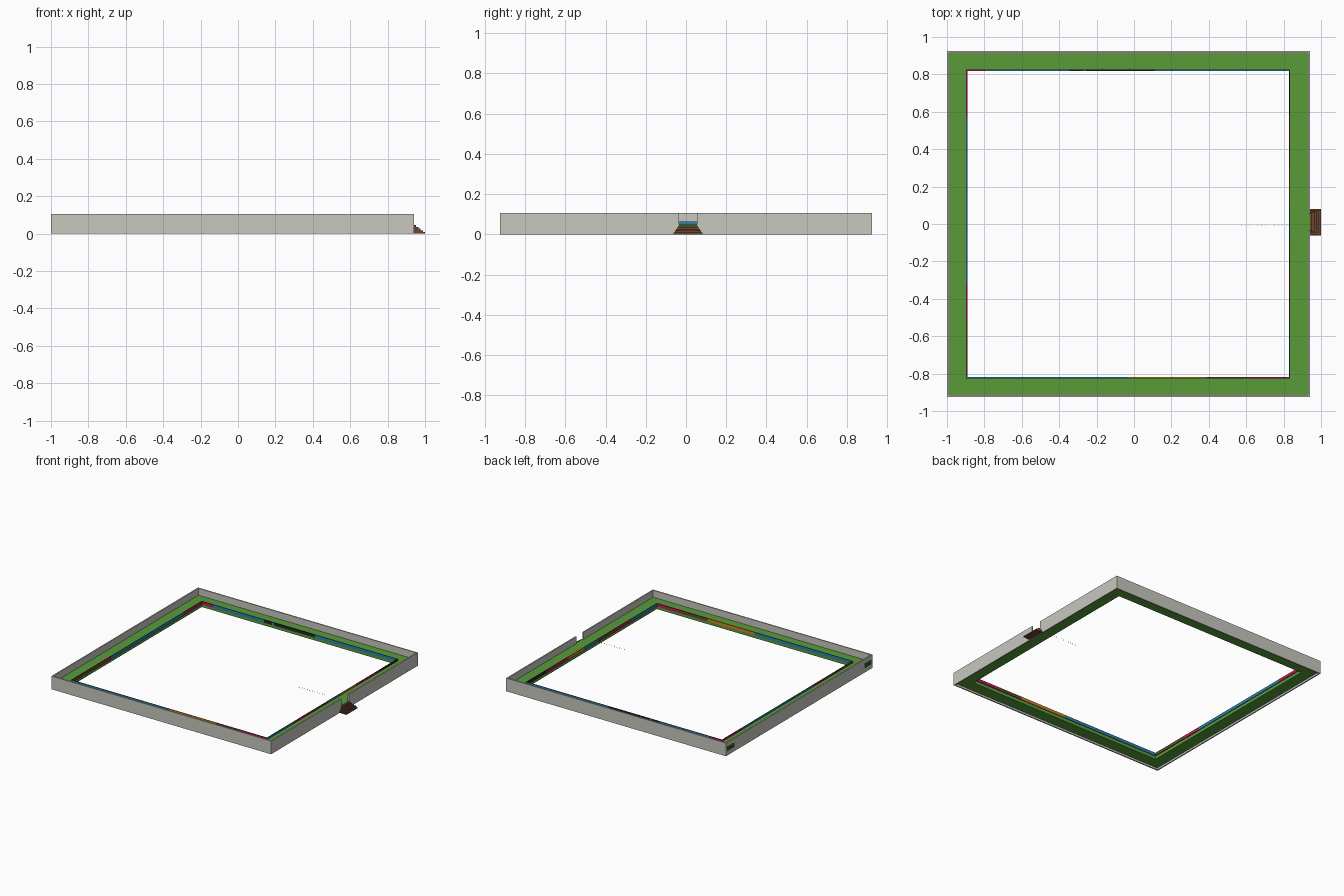
import bpy, bmesh, random

if "Cube" in bpy.data.objects:
    bpy.data.objects.remove(bpy.data.objects["Cube"])
random.seed(4)

COLOURS = {
    "wall_grey": (0.58, 0.58, 0.53), "grass_green": (0.10, 0.33, 0.042),
    "step_brown": (0.15, 0.06, 0.03), "board_blue": (0.03, 0.22, 0.42),
    "board_magenta": (0.50, 0.01, 0.10), "board_orange": (0.65, 0.22, 0.02),
    "board_black": (0.02, 0.02, 0.02), "dark_green": (0.02, 0.09, 0.02),
}
MATS = {}
for name, c in COLOURS.items():
    MATS[name] = bpy.data.materials.new(name)
    MATS[name].diffuse_color = (*c, 1)


def boxes(name, mat, *ranges):
    """One object made of boxes given as (x0, x1, y0, y1, z0, z1)."""
    bm = bmesh.new()
    for x0, x1, y0, y1, z0, z1 in ranges:
        for v in bmesh.ops.create_cube(bm, size=1)["verts"]:
            v.co = (x1 if v.co.x > 0 else x0, y1 if v.co.y > 0 else y0,
                    z1 if v.co.z > 0 else z0)
    me = bpy.data.meshes.new(name)
    bm.to_mesh(me)
    bm.free()
    me.materials.append(MATS[mat])
    ob = bpy.data.objects.new(name, me)
    bpy.context.collection.objects.link(ob)
    return ob


def ring(name, mat, outer, inner, z0, z1):
    """Flat rectangular frame; outer and inner are (x0, x1, y0, y1)."""
    bm = bmesh.new()
    loops = []
    for x0, x1, y0, y1 in (outer, inner):
        for z in (z0, z1):
            loops.append([bm.verts.new((x, y, z)) for x, y in
                          ((x0, y0), (x1, y0), (x1, y1), (x0, y1))])
    ob_, ot, ib, it = loops
    for a, b in ((ob_, ot), (ot, it), (it, ib), (ib, ob_)):
        for i in range(4):
            j = (i + 1) % 4
            bm.faces.new((a[i], a[j], b[j], b[i]))
    bmesh.ops.recalc_face_normals(bm, faces=bm.faces)
    me = bpy.data.meshes.new(name)
    bm.to_mesh(me)
    bm.free()
    me.materials.append(MATS[mat])
    bpy.context.collection.objects.link(bpy.data.objects.new(name, me))


X0, X1, Y, H, T = -1.0, 0.94, 0.925, 0.105, 0.01
GAP0, GAP1 = -0.035, 0.055

# Perimeter wall, with the entrance gap in the right side
boxes("wall_front", "wall_grey", (X0, X1, -Y, -Y + T, 0, H))
boxes("wall_back", "wall_grey", (X0, X1, Y - T, Y, 0, H))
boxes("wall_left", "wall_grey", (X0, X0 + T, -Y + T, Y - T, 0, H))
boxes("wall_right", "wall_grey",
      (X1 - T, X1, -Y + T, GAP0, 0, H), (X1 - T, X1, GAP1, Y - T, 0, H),
      (X1 - T, X1, GAP0, GAP1, 0, 0.042))

# Grass border
IX0, IX1, IY = -0.897, 0.835, 0.825
ring("grass_border", "grass_green", (X0 + T, X1 - T, -Y + T, Y - T),
     (IX0, IX1, -IY, IY), 0.015, 0.05)
boxes("entrance_sill", "grass_green", (X1 - T, X1, GAP0, GAP1, 0.042, 0.05))

# Coloured boards along the inner edge: (colour, start, end) as fractions
B, M, O, K, R = ("board_blue", "board_magenta", "board_orange",
                 "board_black", "step_brown")
SIDES = {
    "back": ((M, 0, .06), (B, .06, .32), (K, .32, .36), (B, .36, .37),
             (K, .37, .58), (B, .58, 1)),
    "front": ((B, 0, .5), (O, .5, .74), (R, .74, .86), (M, .86, 1)),
    "left": ((R, 0, .2), (M, .2, .3), (B, .3, .85), (M, .85, 1)),
    "right": ((B, 0, .2), (M, .2, .35), (R, .35, .46), (B, .46, .56),
              (O, .56, .68), (M, .68, .85), (K, .85, 1)),
}
BT, Z0, Z1 = 0.006, 0.04, 0.064
for side, segs in SIDES.items():
    for n, (col, a, b) in enumerate(segs):
        if side in ("front", "back"):
            xa, xb = IX0 + (IX1 - IX0) * a, IX0 + (IX1 - IX0) * b
            ya = IY - BT if side == "back" else -IY
            r = (xa, xb, ya, ya + BT, Z0, Z1)
        else:
            xa = IX0 if side == "left" else IX1 - BT
            r = (xa, xa + BT, -IY + 2 * IY * a, -IY + 2 * IY * b, Z0, Z1)
        boxes(f"board_{side}_{n + 1}", col, r)

# Entrance steps, each one shorter and narrower than the one below
boxes("entrance_steps", "step_brown", *[
    (X1, 1.0 - 0.012 * i, 0.01 - (0.071 - 0.006 * i), 0.01 + (0.071 - 0.006 * i),
     0.009 * i, 0.009 * (i + 1)) for i in range(5)])

# Small plates near both ends of the left wall
boxes("wall_plates", "dark_green",
      *[(X0 - 0.001, X0, min(s * .82, s * .91), max(s * .82, s * .91), 0.035, 0.07)
        for s in (-1, 1)])

# Row of tiny hanging markers inside the entrance
boxes("hanging_markers", "board_black", *[
    (0.55 + 0.022 * i, 0.552 + 0.022 * i, -0.011, -0.009,
     0.076 + random.uniform(0, .003), 0.083) for i in range(13)])

for m in bpy.data.materials:
    if m.users and not m.is_grease_pencil:
        m.use_nodes = True
        m.node_tree.nodes["Principled BSDF"].inputs["Base Color"].default_value = m.diffuse_color
